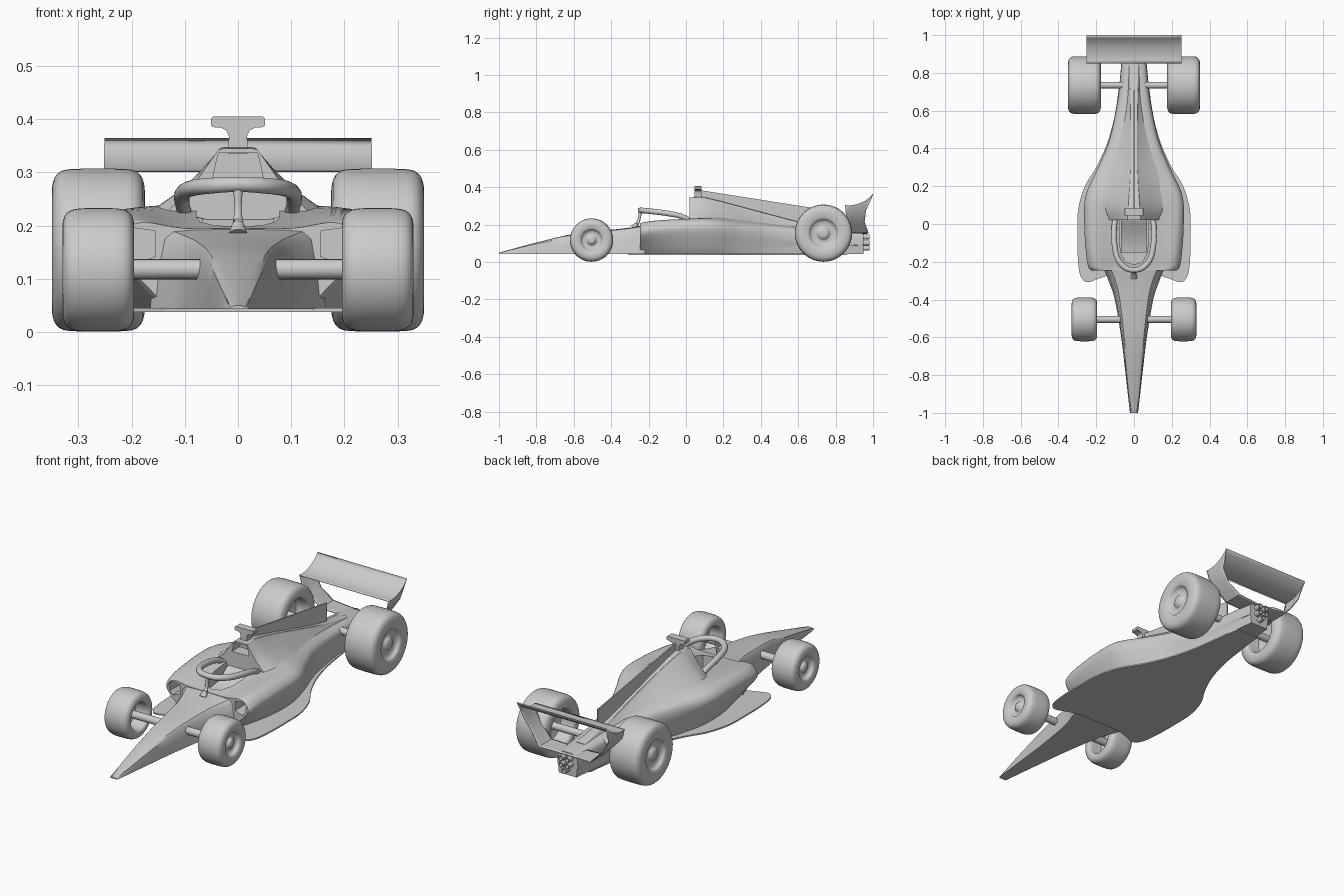
import bpy, bmesh, math
from mathutils import Vector

if "Cube" in bpy.data.objects:
    bpy.data.objects.remove(bpy.data.objects["Cube"])


def spline(pts, n=4):
    """Smooth curve through points of any dimension."""
    p = [Vector(q) for q in pts]
    p = [2 * p[0] - p[1]] + p + [2 * p[-1] - p[-2]]
    out = []
    for a, b, c, d in zip(p, p[1:], p[2:], p[3:]):
        for k in range(n):
            t = k / n
            out.append(0.5 * (2 * b + (c - a) * t + (2 * a - 5 * b + 4 * c - d) * t * t
                              + (3 * b - a - 3 * c + d) * t ** 3))
    return out + [p[-2]]


def loft(name, rings, cap=True, closed=True, loop=False, angle=35):
    """Skin a list of equal-length 3D rings."""
    bm = bmesh.new()
    rows = [[bm.verts.new(v) for v in r] for r in rings]
    n = len(rows[0])
    pairs = list(zip(rows, rows[1:])) + ([(rows[-1], rows[0])] if loop else [])
    for r, s in pairs:
        for i in range(n if closed else n - 1):
            j = (i + 1) % n
            bm.faces.new((r[i], r[j], s[j], s[i]))
    if cap:
        bm.faces.new(rows[0])
        bm.faces.new(rows[-1])
    bmesh.ops.remove_doubles(bm, verts=bm.verts, dist=1e-5)
    bmesh.ops.recalc_face_normals(bm, faces=bm.faces)
    me = bpy.data.meshes.new(name)
    bm.to_mesh(me)
    bm.free()
    ob = bpy.data.objects.new(name, me)
    bpy.context.collection.objects.link(ob)
    smooth(ob, angle)
    return ob


def activate(ob):
    bpy.ops.object.select_all(action='DESELECT')
    ob.select_set(True)
    bpy.context.view_layer.objects.active = ob


def smooth(ob, angle=35):
    activate(ob)
    bpy.ops.object.shade_smooth_by_angle(angle=math.radians(angle))


def mirrored(half):
    """Close a half outline whose first and last points lie on x = 0."""
    return list(half) + [(-q[0], q[1]) for q in half[-2:0:-1]]


def prism(name, pts, axis, a, b):
    put = {'x': lambda p, t: (t, p[0], p[1]), 'y': lambda p, t: (p[0], t, p[1]),
           'z': lambda p, t: (p[0], p[1], t)}[axis]
    return loft(name, [[put(p, t) for p in pts] for t in (a, b)])


def cut(ob, cutter):
    cutter.hide_render = True
    m = ob.modifiers.new("cut", 'BOOLEAN')
    m.operation, m.object, m.solver = 'DIFFERENCE', cutter, 'EXACT'
    activate(ob)
    bpy.ops.object.modifier_move_to_index(modifier=m.name, index=0)
    bpy.ops.object.modifier_apply(modifier=m.name)
    bpy.data.objects.remove(cutter)


def tube(name, pts, n=6, sides=14):
    """Round tube; each point is x, y, z, radius."""
    path = spline(pts, n)
    rings = []
    for i, p in enumerate(path):
        d = (path[min(i + 1, len(path) - 1)] - path[max(i - 1, 0)]).to_3d().normalized()
        u = d.cross(Vector((0, 0, 1)) if abs(d.z) < 0.8 else Vector((1, 0, 0))).normalized()
        v = d.cross(u)
        rings.append([p.to_3d() + p[3] * (math.cos(t) * u + math.sin(t) * v)
                      for t in (2 * math.pi * k / sides for k in range(sides))])
    return loft(name, rings)


Z0 = 0.043

# nose: y, top height, ridge half width, base half width
rings = []
for y, t, s, b in spline([(-1, .05, .015, .02), (-.97, .058, .02, .025), (-.8, .104, .038, .044),
                          (-.6, .15, .059, .068), (-.4, .172, .085, .102), (-.3, .184, .112, .135),
                          (-.22, .197, .15, .165)], 5):
    h = [(0, t), (.6 * s, t - .001), (.88 * s, t - .004), (s, t - .12 * (t - Z0)),
         (.4 * s + .6 * b, .5 * (t + Z0)), (b, Z0), (0, Z0)]
    rings.append([(x, y, z) for x, z in mirrored(h)])
nose = loft("nose", rings)

# main body with sidepods: y, centre top, shoulder height, half width, base half width
rings = []
for y, t, sh, w, b in spline([(-.245, .195, .206, .225, .13), (-.225, .197, .212, .24, .14),
                              (-.15, .208, .222, .252, .17),
                              (0, .225, .23, .262, .2), (.15, .24, .23, .255, .2),
                              (.3, .226, .212, .19, .165), (.45, .205, .195, .13, .115),
                              (.65, .18, .17, .088, .08), (.85, .165, .158, .067, .06),
                              (.95, .157, .15, .057, .05)], 5):
    h = spline([(0, t), (.45 * w, t), (.8 * w, sh), (.96 * w, sh - .02), (w, sh - .06),
                (b + .42 * (w - b), .085), (b, Z0)], 4) + [Vector((0, Z0))]
    rings.append([(x, y, z) for x, z in mirrored(h)])
body = loft("body", rings)

# cockpit opening and sidepod inlets
cockpit = [(0, -.215), (.045, -.2), (.07, -.15), (.078, -.08), (.078, .025), (0, .025)]
for part in (body, nose):
    cut(part, prism("cockpit_cutter", mirrored(cockpit), 'z', .14, .3))
for s in (-1, 1):
    inlet = [(.155 * s, .142), (.195 * s, .128), (.212 * s, .145), (.217 * s, .182),
             (.2 * s, .196), (.155 * s, .19)]
    cut(body, prism("inlet_cutter", inlet, 'y', -.3, -.16))
smooth(body)
smooth(nose)
prism("seat", [(-.15, .138), (.03, .138), (.03, .215), (0, .205), (-.05, .165), (-.15, .15)],
      'x', -.068, .068)

# engine cover: y, top, top half width, base half width, base height
rings = []
for y, t, s, b, z in spline([(.02, .345, .042, .13, .218), (.1, .345, .037, .165, .216),
                             (.25, .308, .026, .172, .197), (.4, .268, .022, .128, .175),
                             (.64, .206, .024, .08, .13), (.85, .168, .03, .058, .1)], 5):
    h = spline([(0, t), (.75 * s, t - .001), (s, t - .01), (.52 * s + .48 * b, z + .46 * (t - z)),
                (b, z + .08 * (t - z))], 4) + [Vector((0, z - .02))]
    rings.append([(x, y, q) for x, q in mirrored(h)])
cover = loft("engine_cover", rings)
cut(cover, prism("intake_cutter", [(-.048, .288), (.048, .288), (.037, .336), (-.037, .336)],
                 'y', -.05, .08))
smooth(cover)

# engine fin
prism("engine_fin", [(.08, .33), (.08, .383), (.71, .284), (.71, .17)], 'x', -.003, .003)

# camera mount on the intake
mount = [(0, .335), (.019, .335), (.017, .368), (.022, .379), (.032, .384), (.047, .385),
         (.051, .389), (.051, .401), (.047, .405), (0, .405)]
prism("camera_mount", mirrored(mount), 'y', .046, .084)

# floor
edge = spline([(.13, -.27), (.19, -.29), (.25, -.308), (.285, -.27), (.298, -.17), (.3, -.05),
               (.295, .08), (.26, .2), (.2, .3), (.145, .42), (.105, .56), (.08, .72), (.062, .86)], 5)
outline = mirrored([(0, -.27)] + [tuple(p) for p in edge] + [(0, .86)])
prism("floor", outline, 'z', .038, .045)

# halo and its pillar
half = [(.098, .03, .215, .013), (.105, -.02, .243, .014), (.104, -.1, .26, .015),
        (.088, -.18, .27, .015), (.05, -.229, .275, .015)]
tube("halo", half + [(0, -.244, .277, .014)] + [(-x, y, z, r) for x, y, z, r in half[::-1]])
tube("halo_pillar", [(0, -.243, .278, .011), (0, -.248, .24, .007), (0, -.257, .212, .009),
                     (0, -.28, .182, .018)])


def wheel(name, s, y, R, x0, x1):
    prof = [(0, x1 - .008), (.12, x1 - .009), (.2, x1 - .016), (.26, x1 - .024), (.44, x1 - .02),
            (.49, x1 - .008), (.56, x1 - .003), (.72, x1), (.87, x1 - .004), (.96, x1 - .015),
            (.995, x1 - .035), (1, (x0 + x1) / 2), (.995, x0 + .035), (.96, x0 + .015),
            (.87, x0 + .004), (.72, x0), (.62, x0 + .004), (.57, x0 + .02), (.54, x0 + .07),
            (.2, x0 + .08), (0, x0 + .08)]
    prof = spline(prof, 2)
    rings = [[(s * x, y + R * r * math.cos(a), R + .001 + R * r * math.sin(a)) for r, x in prof]
             for a in (2 * math.pi * k / 48 for k in range(48))]
    loft(name, rings, cap=False, closed=False, loop=True, angle=50)


# wheels and axles
for s, side in ((-1, "left"), (1, "right")):
    wheel("front_wheel_" + side, s, -.505, .116, .195, .33)
    wheel("rear_wheel_" + side, s, .735, .153, .175, .35)
    tube("front_axle_" + side, [(s * .06, -.505, .118, .019), (s * .28, -.505, .118, .019)], 1, 20)
    tube("rear_axle_" + side, [(s * .03, .735, .15, .018), (s * .27, .735, .15, .018)], 1, 20)

# rear wing: one folded sheet of wing, sloping endplates and lower beam
top = spline([(.85, .303), (.885, .302), (.93, .313), (.97, .334), (1, .363)], 2)
n = len(top)


def row(x, y0, y1, z0, z1):
    return [(x, y0 + (y1 - y0) * k / (n - 1), z0 + (z1 - z0) * k / (n - 1)) for k in range(n)]


side = [row(.02, .87, .965, .152, .152), row(.145, .87, .975, .156, .156),
        row(.2, .862, .955, .21, .215), row(.238, .855, .962, .255, .275),
        [(.25, y, z) for y, z in top]]
sheet = side + [[(-x, y, z) for x, y, z in r] for r in side[::-1]]
wing = loft("rear_wing", sheet, cap=False, closed=False, loop=True)
m = wing.modifiers.new("thickness", 'SOLIDIFY')
m.thickness, m.offset = .004, 0

# exhaust pipes in the tail
for i, (x, z) in enumerate([(-.018, .134), (.018, .134), (-.018, .102), (.018, .102), (0, .074)]):
    r = .014
    rings = [[(x + q * math.cos(a), y, z + q * math.sin(a))
              for a in (2 * math.pi * k / 16 for k in range(16))]
             for y, q in ((.93, r), (.982, r), (.982, .7 * r), (.955, .7 * r))]
    loft("exhaust_pipe_%d" % (i + 1), rings)
